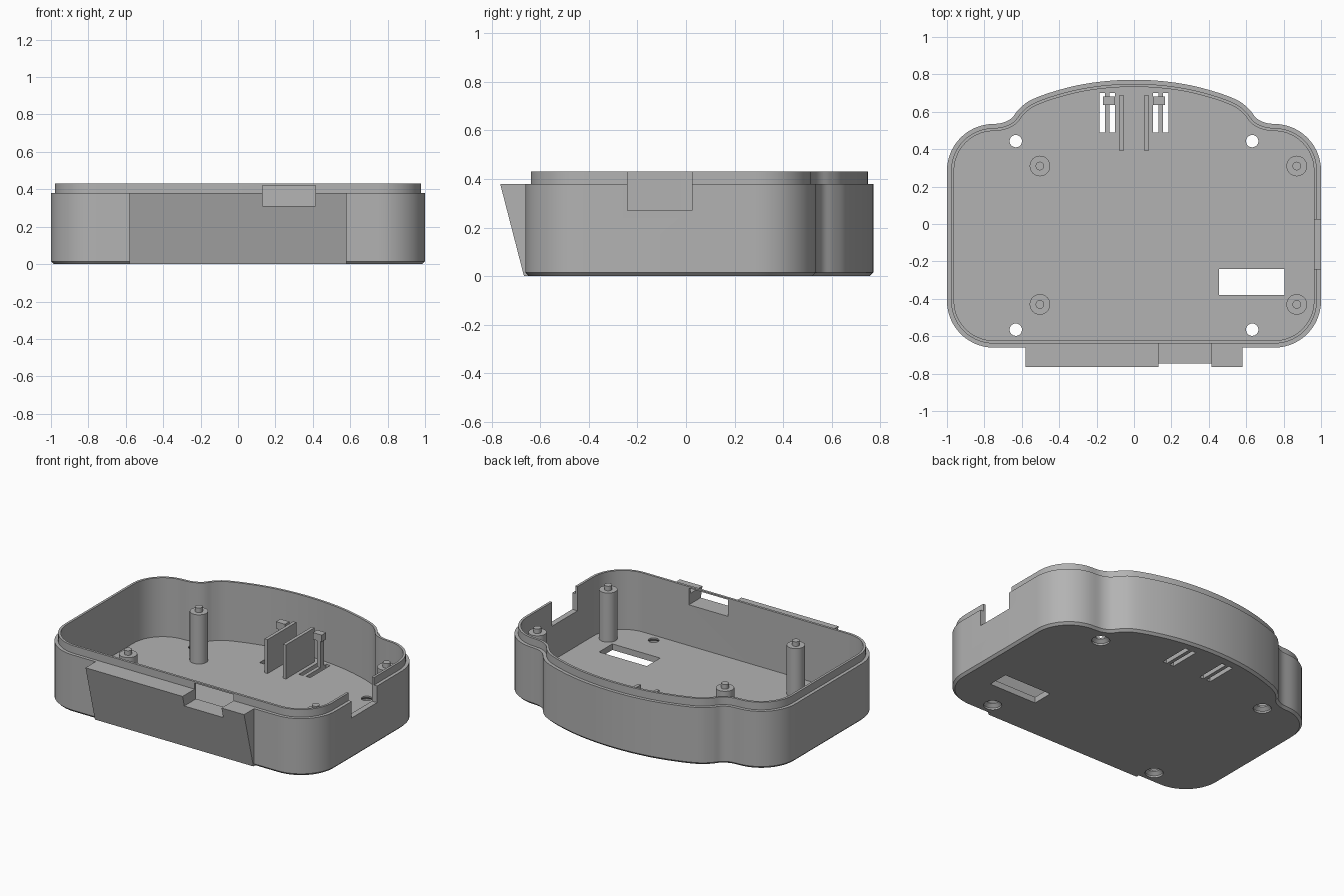
import bpy, bmesh, math
from mathutils import Vector

cube = bpy.data.objects.get("Cube")
if cube:
    bpy.data.objects.remove(cube, do_unlink=True)

grey = bpy.data.materials.new("plastic grey")
grey.use_nodes = True
GREY = (0.45, 0.45, 0.45, 1)
grey.diffuse_color = GREY
grey.node_tree.nodes["Principled BSDF"].inputs["Base Color"].default_value = GREY

FLOOR, RIM, TOP = 0.04, 0.38, 0.43


def finish(name, bm, smooth=False):
    bmesh.ops.recalc_face_normals(bm, faces=bm.faces)
    mesh = bpy.data.meshes.new(name)
    bm.to_mesh(mesh)
    bm.free()
    mesh.materials.append(grey)
    ob = bpy.data.objects.new(name, mesh)
    bpy.context.collection.objects.link(ob)
    if smooth:
        shade(ob)
    return ob


def activate(ob):
    bpy.ops.object.select_all(action='DESELECT')
    ob.select_set(True)
    bpy.context.view_layer.objects.active = ob


def shade(ob):
    activate(ob)
    bpy.ops.object.shade_smooth_by_angle(angle=math.radians(30))


def loft(bm, rings):
    """Skin closed rings of points and cap both ends."""
    loops = [[bm.verts.new(p) for p in ring] for ring in rings]
    for a, b in zip(loops, loops[1:]):
        for i in range(len(a)):
            j = (i + 1) % len(a)
            bm.faces.new((a[i], a[j], b[j], b[i]))
    bm.faces.new(loops[0][::-1])
    bm.faces.new(loops[-1])


def add_box(bm, x0, x1, y0, y1, z0, z1):
    loft(bm, [[(x0, y0, z), (x1, y0, z), (x1, y1, z), (x0, y1, z)] for z in (z0, z1)])


def add_turned(bm, x, y, profile, n=32):
    """Stack circles given as (radius, height) pairs."""
    loft(bm, [[(x + r * math.cos(math.tau * i / n), y + r * math.sin(math.tau * i / n), z)
               for i in range(n)] for r, z in profile])


def box(name, *dims):
    bm = bmesh.new()
    add_box(bm, *dims)
    return finish(name, bm)


def arc(cx, cy, r, a0, a1, n=14):
    return [Vector((cx + r * math.cos(math.radians(a0 + (a1 - a0) * i / n)),
                    cy + r * math.sin(math.radians(a0 + (a1 - a0) * i / n)))) for i in range(n + 1)]


def spline(pts, n=5):
    """Catmull-Rom curve through the inner points."""
    out = []
    for p0, p1, p2, p3 in zip(pts, pts[1:], pts[2:], pts[3:]):
        for i in range(n):
            t = i / n
            out.append(0.5 * (2 * p1 + (p2 - p0) * t + (2 * p0 - 5 * p1 + 4 * p2 - p3) * t * t
                              + (3 * p1 - p0 - 3 * p2 + p3) * t ** 3))
    return out


# Outline: right half counter-clockwise from the front, then mirrored
bulge = [Vector(p) for p in ((0.80, 0.535), (0.75, 0.535), (0.70, 0.542), (0.655, 0.565),
                             (0.62, 0.608), (0.56, 0.658), (0.45, 0.702), (0.30, 0.742),
                             (0.15, 0.764), (0, 0.771), (-0.15, 0.764))]
half = arc(0.75, -0.411, 0.25, -90, 0) + arc(0.75, 0.285, 0.25, 0, 90)[:-1] + spline(bulge)
outline = half + [Vector((0, 0.771))] + [Vector((-p.x, p.y)) for p in reversed(half)]


def ring(inset, z):
    pts = []
    for i, p in enumerate(outline):
        a = (p - outline[i - 1]).normalized()
        b = (outline[(i + 1) % len(outline)] - p).normalized()
        d = (a + b).normalized()
        pts.append((p.x - d.y * inset, p.y + d.x * inset, z))
    return pts


# Tray shell with chamfered base and stepped rim
bm = bmesh.new()
loft(bm, [ring(0.015, 0), ring(0, 0.015), ring(0, RIM), ring(0.022, RIM),
          ring(0.022, TOP), ring(0.038, TOP), ring(0.038, FLOOR)])
shell = finish("tray_shell", bm)

# Sloped front panel
bm = bmesh.new()
loft(bm, [[(x, -0.645, 0), (x, -0.667, 0), (x, -0.765, RIM), (x, -0.645, RIM)]
          for x in (-0.58, 0.58)])
panel = finish("front_panel", bm)

# Cutter for ports, floor slots and screw holes
bm = bmesh.new()
add_box(bm, 0.13, 0.415, -0.85, -0.55, 0.31, 0.42)
add_box(bm, 0.9, 1.1, -0.24, 0.025, 0.27, 0.5)
add_box(bm, 0.455, 0.805, -0.38, -0.24, -0.1, 0.1)
for s in (-1, 1):
    for a, b in ((0.102, 0.131), (0.155, 0.185)):
        add_box(bm, *sorted((s * a, s * b)), 0.49, 0.70, -0.1, 0.1)
    for y in (0.443, -0.565):
        add_turned(bm, s * 0.632, y, [(0.055, -0.05), (0.055, 0.012), (0.033, 0.03), (0.033, 0.1)])
cutter = finish("port_cutter", bm)
cutter.hide_render = True

for ob in (shell, panel):
    activate(ob)
    mod = ob.modifiers.new("ports", 'BOOLEAN')
    mod.operation, mod.solver, mod.object = 'DIFFERENCE', 'EXACT', cutter
    bpy.ops.object.modifier_apply(modifier=mod.name)
bpy.data.objects.remove(cutter, do_unlink=True)
shade(shell)

# Board standoffs with locating pins
for fb, y in (("rear", 0.31), ("front", -0.43)):
    for lr, x in (("right", -0.503), ("left", 0.87)):
        bm = bmesh.new()
        add_turned(bm, x, y, [(0.055, FLOOR - 0.01), (0.055, 0.365), (0.023, 0.365), (0.023, 0.395)])
        finish(f"{fb}_{lr}_standoff", bm, smooth=True)

# Guide plates and hooked clips between the floor slots
for side, s in (("right", -1), ("left", 1)):
    box(f"{side}_guide_plate", *sorted((s * 0.056, s * 0.078)), 0.39, 0.69, FLOOR - 0.01, 0.265)
    box(f"{side}_clip_stem", *sorted((s * 0.131, s * 0.155)), 0.64, 0.675, FLOOR - 0.01, 0.24)
    box(f"{side}_clip_head", *sorted((s * 0.102, s * 0.167)), 0.636, 0.682, 0.215, 0.26)
